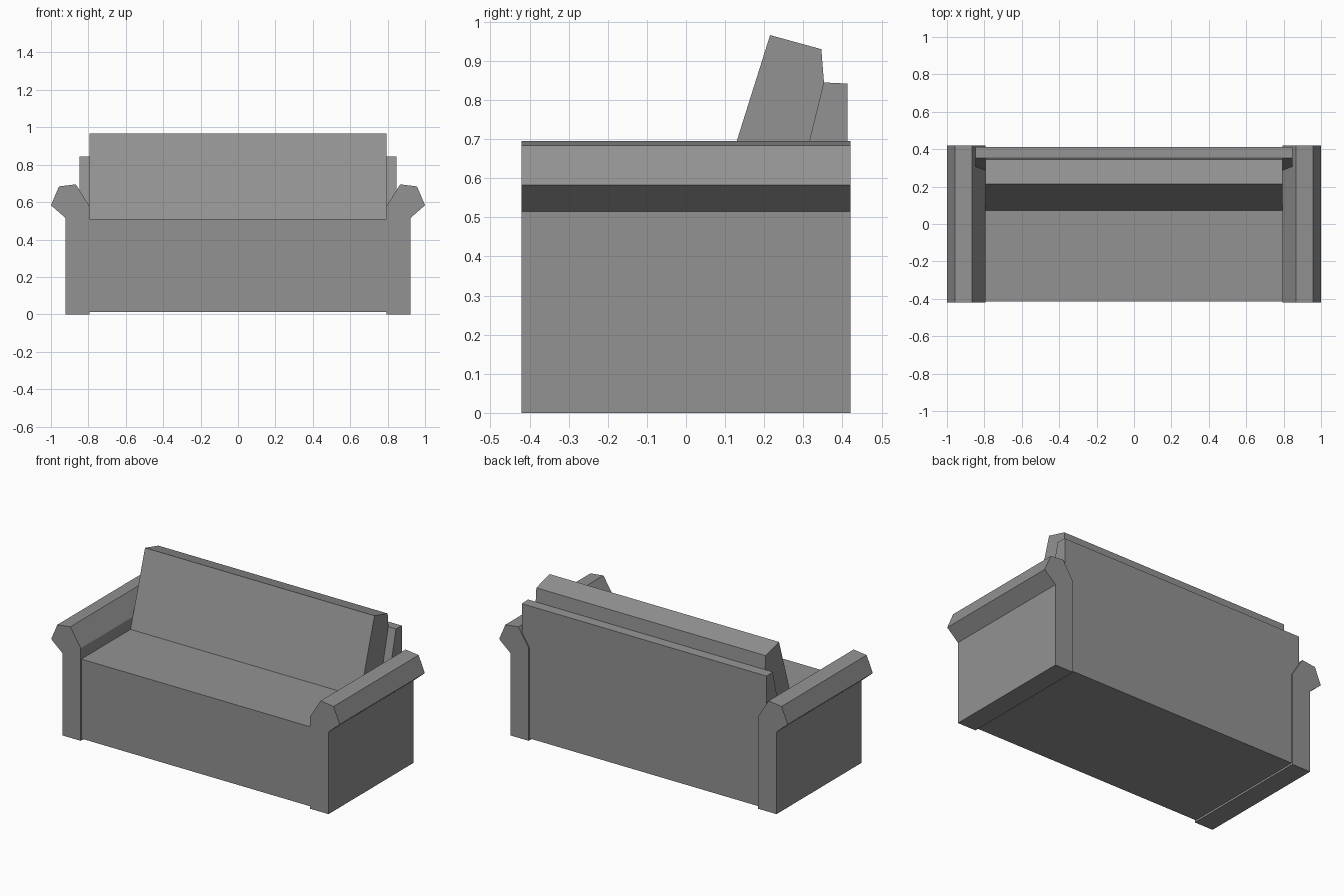
import bpy
import bmesh
from mathutils import Vector

cube = bpy.data.objects.get("Cube")
if cube:
    bpy.data.objects.remove(cube, do_unlink=True)

fabric = bpy.data.materials.new("grey_fabric")
fabric.use_nodes = True
GREY = (0.29, 0.29, 0.29, 1)
fabric.diffuse_color = GREY
fabric.node_tree.nodes["Principled BSDF"].inputs["Base Color"].default_value = GREY


def extrude_profile(name, points, axis, start, end):
    """Extrude a flat outline along x (outline in y, z) or y (outline in x, z)."""
    bm = bmesh.new()
    verts = [bm.verts.new((start, a, b) if axis == "x" else (a, start, b))
             for a, b in points]
    face = bm.faces.new(verts)
    step = Vector((1, 0, 0)) if axis == "x" else Vector((0, 1, 0))
    result = bmesh.ops.extrude_face_region(bm, geom=[face], use_keep_orig=True)
    moved = [v for v in result["geom"] if isinstance(v, bmesh.types.BMVert)]
    bmesh.ops.translate(bm, verts=moved, vec=step * (end - start))
    bmesh.ops.recalc_face_normals(bm, faces=bm.faces)
    mesh = bpy.data.meshes.new(name)
    bm.to_mesh(mesh)
    bm.free()
    mesh.materials.append(fabric)
    obj = bpy.data.objects.new(name, mesh)
    bpy.context.collection.objects.link(obj)
    return obj


# Seat block between the arms
extrude_profile("seat_base", [(-0.415, 0.012), (0.26, 0.012), (0.26, 0.51), (-0.415, 0.51)],
                "x", -0.797, 0.797)

# Back frame, with a sloping front face and its ends sunk into the arms
extrude_profile("back_frame", [(0.25, 0.012), (0.413, 0.012), (0.413, 0.842),
                               (0.352, 0.845), (0.27, 0.51), (0.25, 0.5)],
                "x", -0.848, 0.848)

# Leaning back cushion
extrude_profile("back_cushion", [(0.07, 0.505), (0.215, 0.966), (0.346, 0.93),
                                 (0.353, 0.843), (0.28, 0.505)],
                "x", -0.795, 0.795)

# Arms with a faceted flared roll on top
arm = [(0.795, 0), (0.922, 0), (0.922, 0.515), (1.0, 0.583),
       (0.957, 0.684), (0.867, 0.695), (0.795, 0.58)]
for side, sign in (("left", 1), ("right", -1)):
    extrude_profile(side + "_arm", [(sign * x, z) for x, z in arm], "y", -0.421, 0.421)
